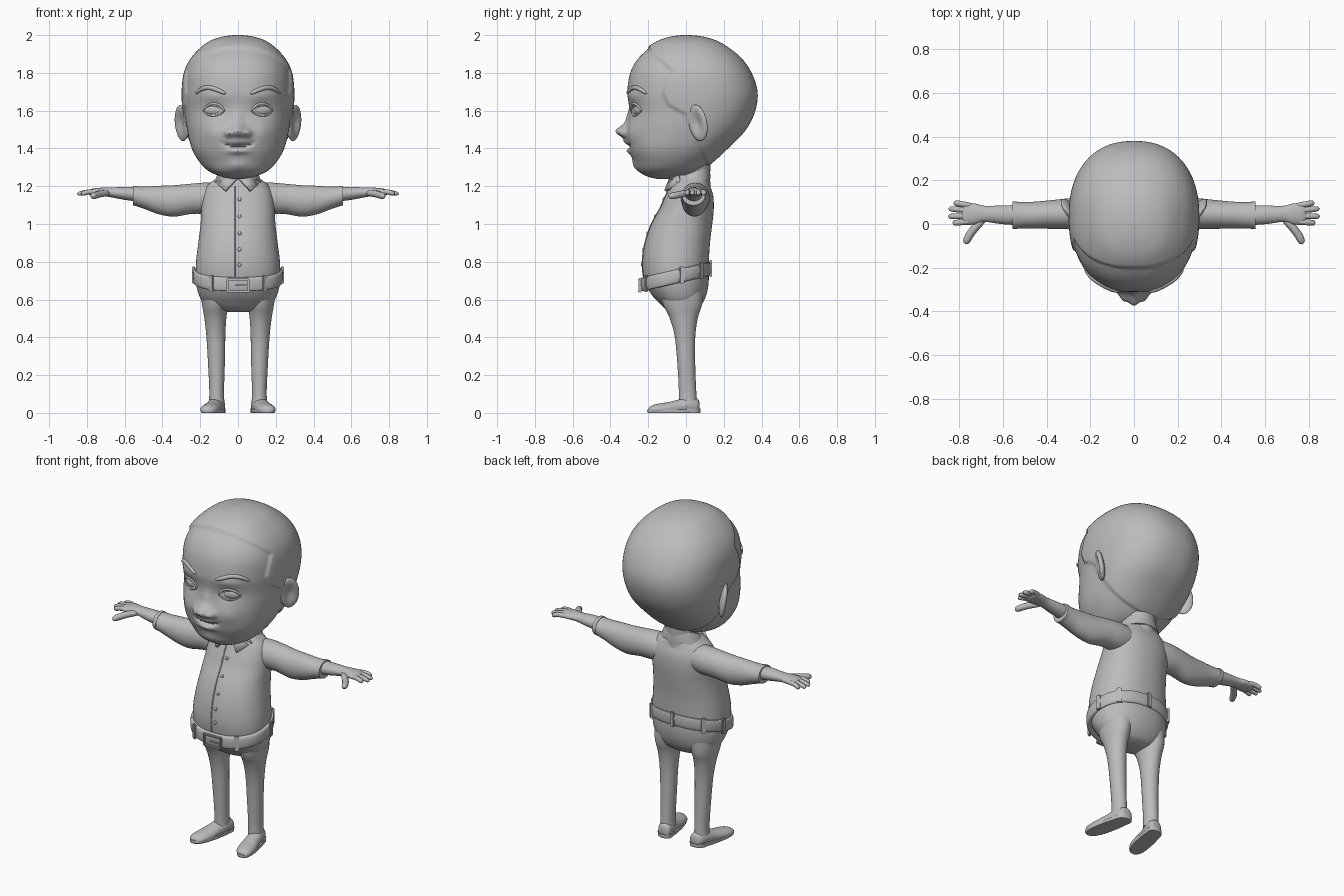
import bpy, bmesh
from math import sin, cos, pi, exp
from mathutils import Vector, Matrix
from mathutils.bvhtree import BVHTree

if "Cube" in bpy.data.objects:
    bpy.data.objects.remove(bpy.data.objects["Cube"])

grey = bpy.data.materials.new("plain_grey")
grey.use_nodes = True
grey.diffuse_color = (0.5, 0.5, 0.5, 1)
grey.node_tree.nodes["Principled BSDF"].inputs["Base Color"].default_value = (0.5, 0.5, 0.5, 1)


def smooth(rows, steps):
    """Catmull-Rom through rows of numbers."""
    out = []
    for i in range(len(rows) - 1):
        p0, p1, p2 = rows[max(i - 1, 0)], rows[i], rows[i + 1]
        p3 = rows[min(i + 2, len(rows) - 1)]
        for k in range(steps):
            t = k / steps
            out.append([b + t / 2 * (c - a + t * (2 * a - 5 * b + 4 * c - d + t * (3 * (b - c) + d - a)))
                        for a, b, c, d in zip(p0, p1, p2, p3)])
    return out + [list(rows[-1])]


def oval(a, power):
    c, s = cos(a), sin(a)
    r = (abs(c) ** power + abs(s) ** power) ** (-1 / power)
    return c * r, s * r


def finish(name, bm, mirror=False, angle=50):
    bmesh.ops.recalc_face_normals(bm, faces=bm.faces)
    me = bpy.data.meshes.new(name)
    bm.to_mesh(me)
    bm.free()
    me.materials.append(grey)
    ob = bpy.data.objects.new(name, me)
    bpy.context.collection.objects.link(ob)
    bpy.ops.object.select_all(action='DESELECT')
    ob.select_set(True)
    bpy.context.view_layer.objects.active = ob
    bpy.ops.object.shade_smooth_by_angle(angle=angle * pi / 180)
    if mirror:
        ob.modifiers.new("mirror", 'MIRROR').use_mirror_merge = False
    return ob


def loft(name, rows, axis='z', n=40, power=2, steps=5, shape=None, mirror=False):
    """Skin ovals; each row is position, two centre offsets, two radii."""
    bm = bmesh.new()
    rings = []
    for t, ca, cb, ra, rb in smooth(rows, steps):
        ring = []
        for i in range(n):
            u, v = oval(2 * pi * i / n, power)
            a, b = ca + max(ra, .001) * u, cb + max(rb, .001) * v
            co = Vector({'z': (a, b, t), 'x': (t, a, b), 'y': (a, t, b)}[axis])
            ring.append(bm.verts.new(shape(co) if shape else co))
        rings.append(ring)
    for r, q in zip(rings, rings[1:]):
        for i in range(n):
            bm.faces.new((r[i - 1], r[i], q[i], q[i - 1]))
    bm.faces.new(rings[0])
    bm.faces.new(rings[-1])
    return finish(name, bm, mirror)


def tube(name, pts, radius, taper=True, sides=(1,)):
    """Round strand through points, optionally thin at the ends."""
    for s in sides:
        cu = bpy.data.curves.new(name, 'CURVE')
        cu.dimensions = '3D'
        cu.bevel_depth, cu.bevel_resolution, cu.use_fill_caps = radius, 3, True
        path = smooth(pts, 6)
        sp = cu.splines.new('POLY')
        sp.points.add(len(path) - 1)
        for i, (p, c) in enumerate(zip(sp.points, path)):
            p.co = (c[0] * s, c[1], c[2], 1)
            f = abs(2 * i / (len(path) - 1) - 1)
            p.radius = max(.1, (1 - f ** 4) ** .5) if taper else 1
        sp.use_smooth = True
        cu.materials.append(grey)
        bpy.context.collection.objects.link(bpy.data.objects.new(name, cu))


def ball(name, loc, size, rot=(0, 0, 0), mirror=False, dent=None):
    bm = bmesh.new()
    bmesh.ops.create_uvsphere(bm, u_segments=32, v_segments=20, radius=1)
    if dent:
        for v in bm.verts:
            dent(v.co)
    m = Matrix.Translation(loc)
    for a, r in zip("ZYX", reversed(rot)):
        m = m @ Matrix.Rotation(r, 4, a)
    bm.transform(m @ Matrix.Diagonal((*size, 1)))
    return finish(name, bm, mirror)


def box(name, loc, size, turn=0, bevel=.004):
    bm = bmesh.new()
    bmesh.ops.create_cube(bm, size=1)
    bm.transform(Matrix.Diagonal((*size, 1)))
    bmesh.ops.bevel(bm, geom=bm.edges[:], offset=bevel, segments=2, affect='EDGES')
    bm.transform(Matrix.Translation(loc) @ Matrix.Rotation(turn, 4, 'Z'))
    return finish(name, bm)


def front_of(ob):
    tree = BVHTree.FromPolygons([v.co for v in ob.data.vertices], [p.vertices[:] for p in ob.data.polygons])

    def at(x, z, lift=0.0):
        hit = tree.ray_cast(Vector((x, -2, z)), Vector((0, 1, 0)))[0]
        return (x, (hit.y if hit else -.1) - lift, z)
    return at


# Head: face bumps (x, z, width, height, depth) and a raised hair cap
bumps = [(0, 1.49, .04, .035, .062), (.05, 1.48, .022, .02, .03), (0, 1.56, .025, .04, .012),
         (.13, 1.48, .06, .05, .012), (.125, 1.605, .05, .03, -.014), (.13, 1.68, .07, .025, .008),
         (0, 1.435, .05, .015, .016), (0, 1.385, .05, .014, .016), (0, 1.31, .06, .03, .012)]
hairline = [(1.2, .14), (1.33, .11), (1.45, .06), (1.58, 0), (1.63, -.09), (1.69, -.12),
            (1.75, -.1), (1.81, -.07), (1.87, -.14), (1.93, -.2), (2.1, -.2)]


def head_shape(co):
    x, y, z = co
    for (z0, y0), (z1, y1) in zip(hairline, hairline[1:]):
        if z0 <= z < z1:
            edge = y0 + (y1 - y0) * (z - z0) / (z1 - z0)
    k = min(1, max(0, (y - edge) / .02 + .5))
    centre = Vector((0, .03, 1.62))
    out = co + (co - centre).normalized() * .011 * k * k * (3 - 2 * k)
    if y < -.08:
        for bx, bz, w, h, d in bumps:
            out.y -= d * exp(-((abs(x) - bx) / w) ** 2 - ((z - bz) / h) ** 2)
        groove = z - 1.408 - 3 * x * x
        out.y += .016 * exp(-(groove / .008) ** 2 - (x / .085) ** 6)
    return out


head = loft("head", [(1.237, 0, -.12, .02, .02), (1.25, 0, -.12, .085, .08), (1.28, 0, -.095, .155, .155),
                     (1.33, 0, -.072, .205, .203), (1.4, 0, -.048, .245, .255), (1.5, 0, -.003, .27, .308),
                     (1.6, 0, .028, .283, .328), (1.7, 0, .029, .288, .339), (1.8, 0, .02, .276, .315),
                     (1.88, 0, .013, .235, .263), (1.95, 0, .008, .16, .172), (1.98, 0, .005, .085, .09),
                     (1.99, 0, 0, .01, .01)], n=192, power=2.3, steps=10, shape=head_shape)
face = front_of(head)

# Eyes, lids and brows
for s in (1, -1):
    ball("eyeball", face(s * .128, 1.603, -.008), (.052, .018, .028), (0, 0, s * .3))
    lid = [(s * x, z) for x, z in ((.07, 1.597), (.095, 1.627), (.13, 1.637), (.165, 1.624), (.188, 1.6))]
    tube("upper_lid", [face(x, z, .001) for x, z in lid], .007)
    low = [(s * x, z) for x, z in ((.07, 1.597), (.1, 1.58), (.13, 1.573), (.16, 1.58), (.188, 1.6))]
    tube("lower_lid", [face(x, z, 0) for x, z in low], .005)
    brow = [(s * x, z) for x, z in ((.065, 1.69), (.1, 1.706), (.15, 1.722), (.19, 1.715), (.225, 1.69))]
    tube("eyebrow", [face(x, z, .0) for x, z in brow], .012)


# Ears with a hollow on the outer face
def hollow(co):
    if co.x > 0:
        co.x -= 1.1 * exp(-((co.y / .6) ** 2 + (co.z / .65) ** 2))


ball("ear", (.298, .062, 1.535), (.026, .058, .098), (.12, .15, -.6), True, hollow)

# Neck and collar
loft("neck", [(1.18, 0, .04, .1, .09), (1.25, 0, .04, .092, .088), (1.34, 0, .04, .1, .09)])
tilted = lambda co: co + Vector((0, 0, .38 * (co.y - .03)))
loft("collar", [(1.2, 0, .025, .135, .105), (1.23, 0, .025, .122, .103), (1.265, 0, .028, .107, .094),
                (1.272, 0, .028, .102, .09), (1.262, 0, .028, .096, .086)], shape=tilted)
bm = bmesh.new()
bm.faces.new([bm.verts.new(c) for c in ((.008, -.088, 1.245), (.07, -.115, 1.178),
                                        (.122, -.035, 1.222), (.09, -.045, 1.262))])
flap = finish("collar_point", bm, True)
flap.modifiers.new("thickness", 'SOLIDIFY').thickness = .014

# Shirt, front edge and buttons
shirt = loft("shirt", [(.66, 0, -.05, .2, .16), (.72, 0, -.053, .222, .172), (.8, 0, -.055, .222, .176),
                       (.9, 0, -.045, .21, .172), (1, 0, -.022, .198, .161), (1.08, 0, .004, .194, .143),
                       (1.15, 0, .018, .186, .126), (1.2, 0, .022, .165, .106), (1.235, 0, .025, .125, .092),
                       (1.26, 0, .03, .1, .08)], n=64, power=2.25)
chest = front_of(shirt)
tube("shirt_edge", [chest(-.018, z / 100, 0) for z in range(72, 121, 4)], .004, False)
for z in (1.13, 1.04, .95, .865, .785):
    ball("button", chest(.008, z, .002), (.01, .005, .01))

# Sleeves, cuffs and forearms
loft("sleeve", [(.08, .045, 1.14, .075, .075), (.17, .05, 1.137, .077, .082), (.25, .05, 1.133, .073, .08),
                (.34, .045, 1.122, .068, .083), (.42, .042, 1.127, .063, .075), (.49, .04, 1.138, .06, .06),
                (.545, .04, 1.148, .06, .051)], 'x', mirror=True)
loft("cuff", [(.535, .04, 1.148, .062, .053), (.555, .04, 1.15, .062, .052),
              (.556, .04, 1.15, .05, .042)], 'x', steps=2, mirror=True)
loft("forearm", [(.5, .04, 1.155, .047, .04), (.6, .042, 1.162, .043, .034), (.68, .046, 1.168, .037, .025),
                 (.73, .046, 1.17, .048, .022), (.775, .046, 1.168, .049, .018), (.79, .046, 1.166, .04, .01)],
     'x', mirror=True)

# Fingers and thumbs
for y0, y1, tip in ((.084, .098, .825), (.06, .07, .85), (.036, .035, .852), (.012, .004, .83)):
    tube("finger", [(.74, y0, 1.17), (.79, (y0 + y1) / 2, 1.17), (tip, y1, 1.158)], .0135, sides=(1, -1))
tube("thumb", [(.68, .03, 1.165), (.725, -.015, 1.16), (.755, -.055, 1.152), (.772, -.092, 1.146)],
     .0185, sides=(1, -1))

# Trousers: hips and legs
loft("hips", [(.535, 0, -.02, .06, .05), (.55, 0, -.022, .13, .085), (.585, 0, -.028, .184, .118),
              (.63, 0, -.038, .209, .147), (.69, 0, -.048, .222, .168), (.77, 0, -.05, .222, .17)],
     n=64, power=2.2)
loft("trouser_leg", [(.64, .11, -.025, .088, .115), (.57, .12, -.018, .07, .102), (.5, .12, -.012, .058, .074),
                     (.4, .117, -.005, .05, .054), (.25, .114, .002, .044, .047), (.12, .113, .008, .039, .046),
                     (.055, .113, .01, .041, .048)], mirror=True)

# Belt, loops and buckle, lower at the front
belt_tilt = lambda co: co + Vector((0, 0, .23 * (co.y + .055)))
loft("belt", [(.686, 0, -.055, .215, .165), (.687, 0, -.055, .232, .181), (.72, 0, -.055, .238, .186),
              (.755, 0, -.055, .234, .183), (.756, 0, -.055, .215, .165)],
     n=64, power=2.25, steps=3, shape=belt_tilt)
for deg in (10, 45, 90, 135, 170, 235, 305):
    a = deg * pi / 180
    u, v = oval(a, 2.25)
    at = belt_tilt(Vector((.238 * u, -.055 + .186 * v, .722)))
    box("belt_loop", at, (.014, .026, .09), a)
for x in (-.055, .055):
    box("buckle_side", (x, -.243, .675), (.012, .018, .075))
for z in (.643, .707):
    box("buckle_bar", (0, -.245, z), (.12, .018, .012))
box("buckle_pin", (.02, -.247, .675), (.07, .012, .009), bevel=.002)


# Shoes turned slightly outward
def toe_out(co):
    return Vector((co.x - .2 * (co.y - .03), co.y, max(co.z, .006)))


loft("shoe", [(.072, .112, .03, .015, .02), (.062, .112, .035, .036, .04), (.02, .112, .04, .044, .046),
              (-.04, .113, .03, .045, .04), (-.1, .114, .022, .051, .034), (-.16, .114, .018, .047, .028),
              (-.19, .114, .014, .03, .02), (-.198, .114, .012, .01, .01)], 'y', shape=toe_out, mirror=True)
sole_out = lambda co: Vector((co.x - .2 * (co.y - .03), co.y, co.z))
loft("sole", [(0, .113, -.064, .05, .138), (.009, .113, -.064, .053, .142), (.018, .113, -.064, .052, .14)],
     power=2.6, steps=2, shape=sole_out, mirror=True)
loft("heel", [(0, .113, .03, .045, .045), (.022, .113, .03, .046, .047)], power=2.6, steps=1,
     shape=sole_out, mirror=True)
